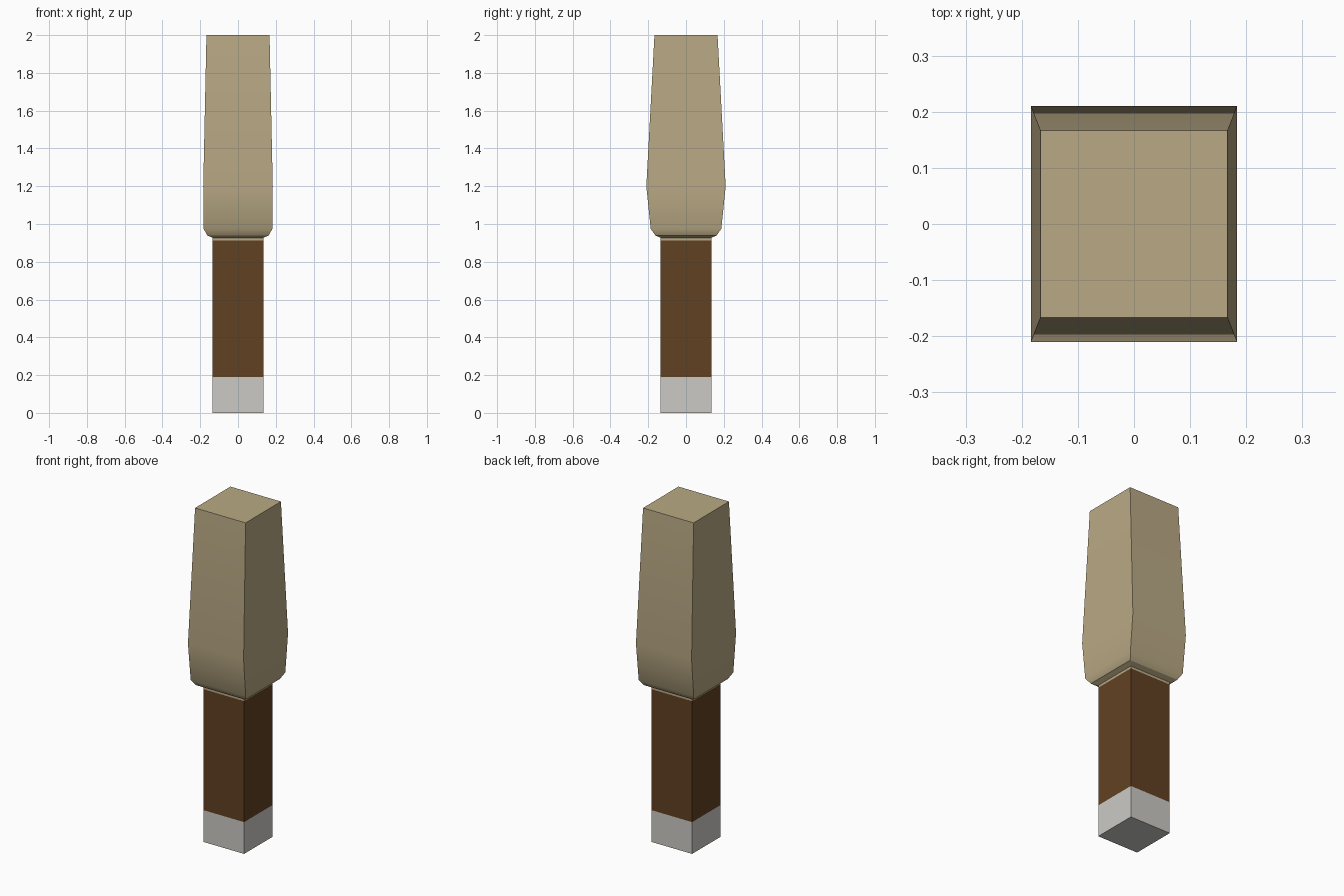
import bpy, bmesh

if "Cube" in bpy.data.objects:
    bpy.data.objects.remove(bpy.data.objects["Cube"])

def mat(name, col):
    m = bpy.data.materials.new(name)
    m.diffuse_color = (*col, 1)
    m.use_nodes = True
    m.node_tree.nodes["Principled BSDF"].inputs["Base Color"].default_value = m.diffuse_color
    return m

tan = mat("tan", (0.49, 0.40, 0.235))
brown = mat("brown", (0.118, 0.053, 0.016))
pale = mat("pale_grey", (0.60, 0.59, 0.56))

def loft(name, rings, material, cap_bottom=True, cap_top=True):
    """Stack of rectangles (z, half x, half y) joined into one solid."""
    bm = bmesh.new()
    loops = [[bm.verts.new((sx * hx, sy * hy, z))
              for sx, sy in ((-1, -1), (1, -1), (1, 1), (-1, 1))]
             for z, hx, hy in rings]
    for a, b in zip(loops, loops[1:]):
        for i in range(4):
            j = (i + 1) % 4
            bm.faces.new((a[i], a[j], b[j], b[i]))
    if cap_bottom:
        bm.faces.new(loops[0][::-1])
    if cap_top:
        bm.faces.new(loops[-1])
    me = bpy.data.meshes.new(name)
    bm.to_mesh(me)
    bm.free()
    me.materials.append(material)
    ob = bpy.data.objects.new(name, me)
    bpy.context.collection.objects.link(ob)
    return ob

H = 0.135
# Pale foot and brown shaft
loft("foot", [(0, H, H), (0.19, H, H)], pale, cap_top=False)
loft("shaft", [(0.19, H, H), (0.913, H, H)], brown, cap_bottom=False, cap_top=False)
# Tan head: short collar, flared shoulder, long taper
head = loft("head", [(0.913, H, H), (0.927, H, H), (0.94, 0.163, 0.163),
                     (0.975, 0.182, 0.187), (1.2, 0.184, 0.21),
                     (2.0, 0.167, 0.167)], tan, cap_bottom=False)
bpy.context.view_layer.objects.active = head
head.select_set(True)
bpy.ops.object.shade_smooth_by_angle(angle=0.5236)
